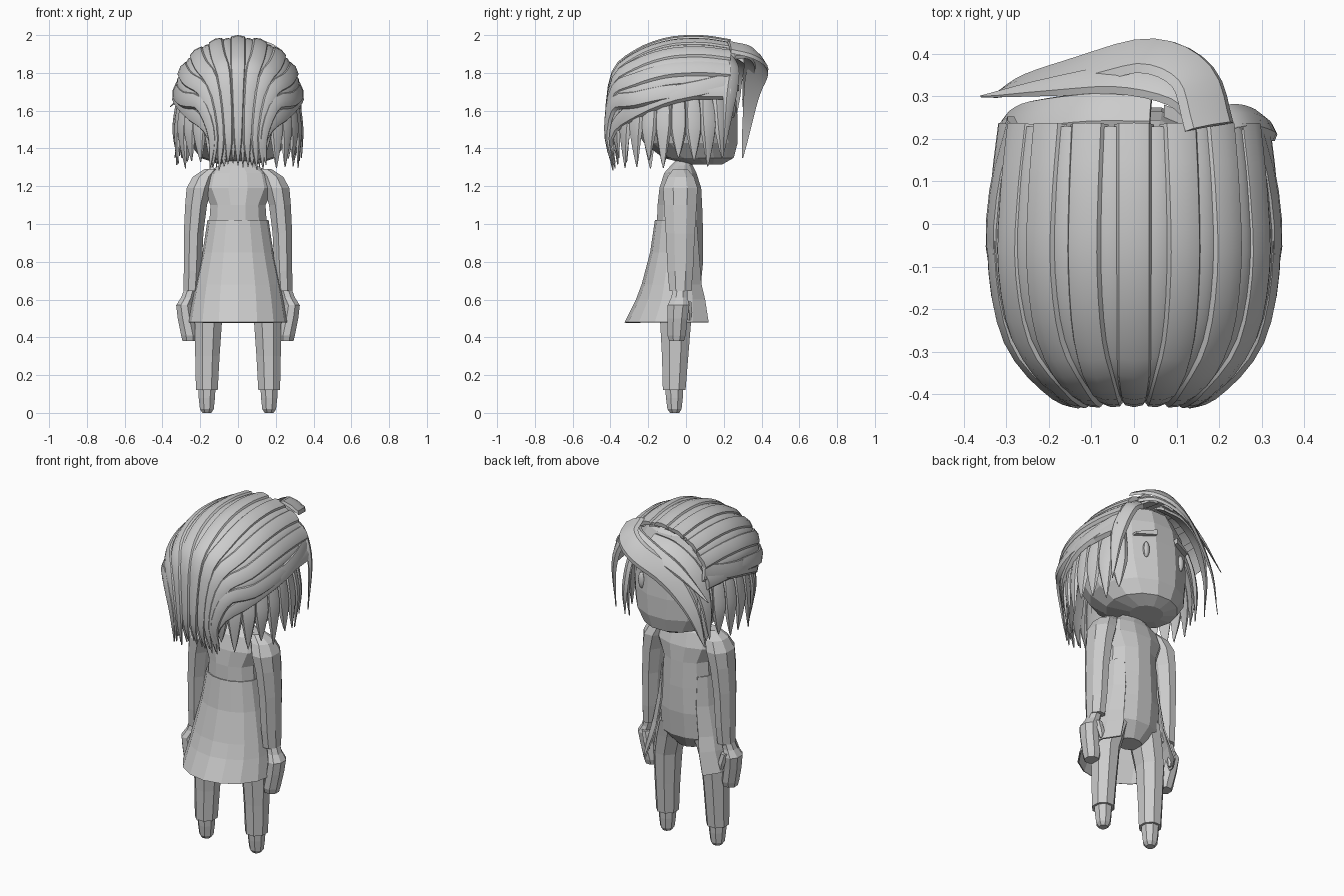
import bpy, bmesh, math, random
from mathutils import Vector

random.seed(4)
cube = bpy.data.objects.get("Cube")
if cube:
    bpy.data.objects.remove(cube, do_unlink=True)

clay = bpy.data.materials.new("light grey")
clay.use_nodes = True
GREY = (0.6, 0.6, 0.6, 1)
clay.diffuse_color = GREY
clay.node_tree.nodes["Principled BSDF"].inputs["Base Color"].default_value = GREY

HEAD_CENTRE = Vector((0, -0.03, 1.62))
FRINGE_CENTRE = Vector((0, 0.08, 1.55))
SIDES = (("left", 1), ("right", -1))


def finish(bm, name, smooth=False):
    """Turn a bmesh into a named object."""
    bmesh.ops.recalc_face_normals(bm, faces=bm.faces)
    mesh = bpy.data.meshes.new(name)
    bm.to_mesh(mesh)
    bm.free()
    mesh.materials.append(clay)
    obj = bpy.data.objects.new(name, mesh)
    bpy.context.collection.objects.link(obj)
    if smooth:
        bpy.ops.object.select_all(action='DESELECT')
        obj.select_set(True)
        bpy.context.view_layer.objects.active = obj
        bpy.ops.object.shade_smooth_by_angle(angle=math.radians(35))
    return obj


def bridge(bm, rings, closed=True):
    for low, high in zip(rings, rings[1:]):
        count = len(low)
        for i in range(count if closed else count - 1):
            j = (i + 1) % count
            bm.faces.new((low[i], low[j], high[j], high[i]))


def loft(name, rings, sides=8, mirror=1):
    """Skin rings given as (z, centre x, half width, back y, front y)."""
    bm = bmesh.new()
    loops = []
    for z, cx, half, back, front in rings:
        loop = []
        for i in range(sides):
            a = math.tau * (i + 0.5) / sides
            y = (back + front) / 2 + (front - back) / 2 * math.cos(a) * 1.04
            loop.append(bm.verts.new((mirror * (cx + half * math.sin(a) * 1.04), y, z)))
        loops.append(loop)
    bridge(bm, loops)
    bm.faces.new(loops[0])
    bm.faces.new(loops[-1])
    return finish(bm, name)


def spline(points, t):
    """Catmull-Rom position along the points."""
    pts = [Vector(p) for p in points]
    pts = [pts[0] * 2 - pts[1]] + pts + [pts[-1] * 2 - pts[-2]]
    f = t * (len(points) - 1)
    i = min(int(f), len(points) - 2)
    u = f - i
    a, b, c, d = pts[i:i + 4]
    return (b * 2 + (c - a) * u + (a * 2 - b * 5 + c * 4 - d) * u ** 2
            + (b * 3 - a - c * 3 + d) * u ** 3) / 2


def strand(bm, points, width, thick=0.018, steps=14, blunt=True, centre=HEAD_CENTRE):
    """Add a tapering, ridged lock of hair facing away from the centre."""
    section = ((-1, -0.5), (-0.75, 0.6), (0, 1), (0.75, 0.6), (1, -0.5), (0, -0.3))
    loops = []
    for k in range(steps + 1):
        t = k / steps
        p = spline(points, t)
        tangent = spline(points, min(1, t + 0.02)) - spline(points, max(0, t - 0.02))
        tangent.normalize()
        normal = p - centre
        normal = (normal - tangent * normal.dot(tangent)).normalized()
        side = tangent.cross(normal)
        grow = 1 if blunt else min(1, 0.6 + t)
        taper = 1 if t < 0.6 else max(0.04, ((1 - t) / 0.4) ** 0.75)
        w, h = width * grow * taper, thick * max(taper, 0.2)
        loops.append([bm.verts.new(p + side * u * w + normal * v * h) for u, v in section])
    bridge(bm, loops)
    bm.faces.new(loops[0])
    bm.faces.new(loops[-1])


# Head with a squared, forward jaw
loft("head", [
    (1.315, 0, 0.09, 0.02, 0.19), (1.35, 0, 0.19, -0.12, 0.25),
    (1.43, 0, 0.25, -0.22, 0.27), (1.55, 0, 0.28, -0.3, 0.27),
    (1.68, 0, 0.285, -0.33, 0.26), (1.8, 0, 0.27, -0.32, 0.24),
    (1.9, 0, 0.21, -0.25, 0.2), (1.94, 0, 0.1, -0.12, 0.15)], sides=14)

# Eyes and brows
for label, s in SIDES:
    bm = bmesh.new()
    bmesh.ops.create_uvsphere(bm, u_segments=10, v_segments=8, radius=1)
    bmesh.ops.scale(bm, vec=(0.02, 0.016, 0.048), verts=bm.verts)
    bmesh.ops.translate(bm, vec=(s * 0.12, 0.246, 1.61), verts=bm.verts)
    finish(bm, label + "_eye", smooth=True)
    bm = bmesh.new()
    bmesh.ops.create_cube(bm, size=1)
    bmesh.ops.scale(bm, vec=(0.11, 0.03, 0.022), verts=bm.verts)
    for v in bm.verts:
        outward = s * v.co.x
        v.co.z = v.co.z * (1 - outward * 8) - outward * 0.2
        v.co.y -= outward * 0.4
    bmesh.ops.translate(bm, vec=(s * 0.125, 0.244, 1.71), verts=bm.verts)
    finish(bm, label + "_brow")

# Hair swept back over the crown: raised locks with narrower ones sunk between
bm = bmesh.new()
for k in range(-8, 9):
    a = math.radians(10.5 * k)
    sx, cz = math.sin(a), math.cos(a) ** 0.85
    lift, width = (0.97, 0.034) if k % 2 else (1.0, 0.047)
    path = [(0.3 * sx, 0.235, 1.66 + 0.298 * cz),
            (0.318 * sx, 0.08, 1.66 + 0.32 * cz),
            (0.325 * sx, -0.1, 1.65 + 0.318 * cz),
            (0.29 * sx, -0.27, 1.62 + 0.28 * cz),
            (0.2 * sx, -0.385, 1.61 + 0.17 * cz),
            (0.14 * sx, -0.42, 1.47),
            (0.15 * sx, -0.385, 1.28 + 0.04 * random.random())]
    path = [HEAD_CENTRE + (Vector(p) - HEAD_CENTRE) * lift for p in path]
    strand(bm, path, width, 0.02, 20)
finish(bm, "crown_hair", smooth=True)

# Locks hanging round the sides and back
bm = bmesh.new()
for label, s in SIDES:
    for k in range(10):
        phi = math.radians(54 + 12.5 * k)
        tip = 1.29 + 0.07 * random.random()
        flare = 0.98 + 0.1 * math.sin(phi) * random.random()
        path = [(s * 0.315 * r * math.sin(phi), -0.03 + 0.36 * r * math.cos(phi), z)
                for r, z in ((0.9, 1.74), (1.0, 1.62), (1.05, 1.48), (flare, tip))]
        strand(bm, path, 0.046, blunt=False)
    # Wide band covering the roots of the hanging locks
    strand(bm, [(s * 0.28, 0.24, 1.76), (s * 0.32, 0.08, 1.72), (s * 0.325, -0.1, 1.68),
                (s * 0.26, -0.28, 1.6), (s * 0.16, -0.39, 1.5), (s * 0.11, -0.4, 1.34)], 0.052)
finish(bm, "side_hair", smooth=True)

# Swept fringe
bm = bmesh.new()
strand(bm, [(0.18, 0.23, 1.94), (0.14, 0.35, 1.91), (0.03, 0.4, 1.85),
            (-0.14, 0.36, 1.74), (-0.27, 0.33, 1.56), (-0.335, 0.3, 1.35)],
       0.065, 0.014, 20, centre=FRINGE_CENTRE)
strand(bm, [(0.17, 0.24, 1.9), (0.1, 0.31, 1.9), (-0.04, 0.34, 1.85),
            (-0.2, 0.325, 1.76), (-0.36, 0.3, 1.62)],
       0.04, 0.014, 16, centre=FRINGE_CENTRE)
strand(bm, [(0.04, 0.27, 1.88), (-0.1, 0.27, 1.86), (-0.23, 0.255, 1.76),
            (-0.3, 0.24, 1.58), (-0.31, 0.22, 1.36)],
       0.05, 0.014, 16, centre=FRINGE_CENTRE)
strand(bm, [(0.17, 0.23, 1.88), (0.25, 0.25, 1.81), (0.31, 0.23, 1.64),
            (0.32, 0.2, 1.38)], 0.045)
finish(bm, "fringe", smooth=True)

# Closed coat, down to the crotch
loft("coat_body", [
    (0.57, 0, 0.07, -0.1, 0.02), (0.65, 0, 0.17, -0.14, 0.075),
    (0.8, 0, 0.175, -0.165, 0.09), (0.95, 0, 0.155, -0.155, 0.09),
    (1.1, 0, 0.145, -0.15, 0.085), (1.19, 0, 0.19, -0.14, 0.08),
    (1.27, 0, 0.17, -0.115, 0.055), (1.31, 0, 0.1, -0.08, 0.035),
    (1.34, 0, 0.06, -0.05, 0.03)], sides=12)

# Flared coat tail, open at the +y side
bm = bmesh.new()
loops = []
for z, half, back, front, gap in ((1.02, 0.162, -0.165, 0.095, 45), (0.85, 0.188, -0.19, 0.1, 38),
                                  (0.68, 0.226, -0.235, 0.12, 38), (0.6, 0.243, -0.265, 0.15, 40),
                                  (0.48, 0.268, -0.325, 0.2, 46)):
    loop = []
    for i in range(13):
        a = math.radians(gap + (360 - 2 * gap) * i / 12)
        y = (back + front) / 2 + (front - back) / 2 * math.cos(a)
        loop.append(bm.verts.new((half * math.sin(a), y, z)))
    loops.append(loop)
bridge(bm, loops, closed=False)
tail = finish(bm, "coat_tail")
tail.modifiers.new("cloth", 'SOLIDIFY').thickness = 0.008

# Limbs
for label, s in SIDES:
    loft(label + "_sleeve", [
        (0.645, 0.245, 0.045, -0.09, 0.03), (0.75, 0.24, 0.049, -0.1, 0.04),
        (0.95, 0.235, 0.054, -0.11, 0.05), (1.1, 0.222, 0.06, -0.12, 0.06),
        (1.19, 0.205, 0.07, -0.125, 0.065), (1.25, 0.18, 0.062, -0.1, 0.045),
        (1.29, 0.14, 0.04, -0.07, 0.01)], mirror=s)
    loft(label + "_hand", [
        (0.38, 0.255, 0.04, -0.09, -0.01), (0.41, 0.257, 0.046, -0.1, 0),
        (0.5, 0.275, 0.046, -0.1, 0.01), (0.57, 0.285, 0.044, -0.1, 0.02),
        (0.61, 0.265, 0.038, -0.08, 0.01), (0.66, 0.25, 0.034, -0.07, 0.01)], mirror=s)
    loft(label + "_thumb", [
        (0.49, 0.24, 0.015, 0.01, 0.03), (0.53, 0.245, 0.022, 0, 0.035),
        (0.59, 0.26, 0.022, -0.02, 0.03)], sides=6, mirror=s)
    loft(label + "_trouser", [
        (0.12, 0.165, 0.06, -0.125, 0), (0.3, 0.162, 0.067, -0.13, 0.015),
        (0.48, 0.157, 0.075, -0.14, 0.03), (0.6, 0.13, 0.08, -0.145, 0.045),
        (0.7, 0.1, 0.08, -0.14, 0.06)], mirror=s)
    loft(label + "_shoe", [
        (0, 0.165, 0.024, -0.085, -0.035), (0.02, 0.165, 0.038, -0.1, -0.022),
        (0.08, 0.165, 0.045, -0.108, -0.015), (0.14, 0.165, 0.048, -0.112, -0.012)], mirror=s)
